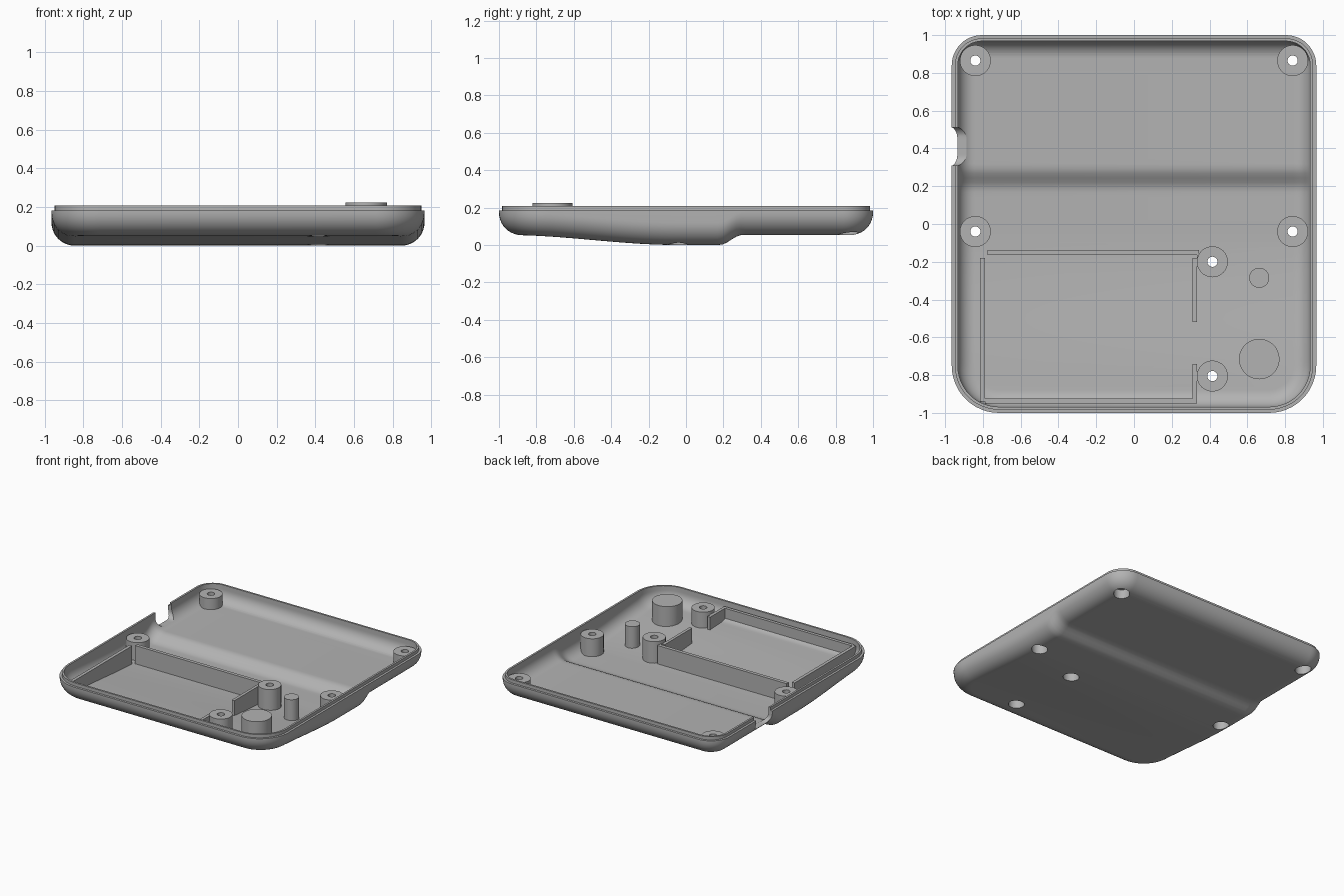
import bpy, bmesh, math
from mathutils import Matrix

if "Cube" in bpy.data.objects:
    bpy.data.objects.remove(bpy.data.objects["Cube"], do_unlink=True)

HALF_X, HALF_Y = 0.965, 1.0
R_FRONT, R_BACK = 0.25, 0.16     # plan corner radii
SHELF = 0.053                    # height of the raised underside
WALL = 0.032

grey = bpy.data.materials.new("plain grey")
grey.use_nodes = True
colour = (0.45, 0.45, 0.45, 1)
grey.diffuse_color = colour
grey.node_tree.nodes["Principled BSDF"].inputs["Base Color"].default_value = colour


def finish(name, bm):
    bmesh.ops.recalc_face_normals(bm, faces=bm.faces)
    mesh = bpy.data.meshes.new(name)
    bm.to_mesh(mesh)
    bm.free()
    mesh.materials.append(grey)
    obj = bpy.data.objects.new(name, mesh)
    bpy.context.collection.objects.link(obj)
    return obj


def ease(a, b, v):
    t = min(max((v - a) / (b - a), 0), 1)
    return t * t * (3 - 2 * t)


def underside(y):
    return SHELF * (1 - ease(-0.95, -0.05, y) + ease(0.18, 0.3, y))


def half_outline(inset, arc=12, side=64):
    """Right half of the rounded plan outline, front to back."""
    pts = []
    cx, cy = HALF_X - R_FRONT, -HALF_Y + R_FRONT
    for i in range(arc + 1):
        a = math.radians(-90 + 90 * i / arc)
        r = R_FRONT - inset
        pts.append((cx + r * math.cos(a), cy + r * math.sin(a)))
    end = HALF_Y - R_BACK
    for i in range(1, side):
        pts.append((HALF_X - inset, cy + (end - cy) * i / side))
    for i in range(arc + 1):
        a = math.radians(90 * i / arc)
        r = R_BACK - inset
        pts.append((HALF_X - R_BACK + r * math.cos(a), end + r * math.sin(a)))
    return pts


def fillet(inset, radius, lift, steps=10):
    """Rings from the wall down to the floor: (inset, floor factor, height)."""
    rings = []
    for i in range(steps + 1):
        a = math.radians(90 * i / steps)
        rings.append((inset + radius * (1 - math.cos(a)), 1,
                      lift + radius * (1 - math.sin(a))))
    return rings


def ring_solid(name, rings):
    bm = bmesh.new()
    loops = []
    for inset, k, h in rings:
        pts = half_outline(inset)
        right = [bm.verts.new((x, y, k * underside(y) + h)) for x, y in pts]
        left = [bm.verts.new((-x, y, k * underside(y) + h)) for x, y in pts]
        loops.append(right + left[::-1])
    n = len(loops[0])
    for lo, hi in zip(loops, loops[1:]):
        for i in range(n):
            j = (i + 1) % n
            bm.faces.new((lo[i], lo[j], hi[j], hi[i]))
    # Close both ends with strips running across the width
    for loop in (loops[0], loops[-1]):
        for i in range(n // 2 - 1):
            bm.faces.new((loop[i], loop[i + 1], loop[n - 2 - i], loop[n - 1 - i]))
    return finish(name, bm)


def box(name, x0, x1, y0, y1, z0, z1):
    bm = bmesh.new()
    m = Matrix.Translation(((x0 + x1) / 2, (y0 + y1) / 2, (z0 + z1) / 2))
    m = m @ Matrix.Diagonal((x1 - x0, y1 - y0, z1 - z0, 1))
    bmesh.ops.create_cube(bm, size=1, matrix=m)
    return finish(name, bm)


def cylinder(name, x, y, r, z0, z1, sides=40):
    bm = bmesh.new()
    bmesh.ops.create_cone(bm, cap_ends=True, segments=sides, radius1=r, radius2=r,
                          depth=z1 - z0, matrix=Matrix.Translation((x, y, (z0 + z1) / 2)))
    return finish(name, bm)


def boolean(obj, cutter, operation, keep=False):
    mod = obj.modifiers.new("cut", "BOOLEAN")
    mod.object, mod.operation, mod.solver = cutter, operation, "EXACT"
    graph = bpy.context.evaluated_depsgraph_get()
    graph.update()
    mesh = bpy.data.meshes.new_from_object(obj.evaluated_get(graph))
    obj.modifiers.clear()
    obj.data = mesh
    if not keep:
        bpy.data.objects.remove(cutter, do_unlink=True)


# Tray shell: outer fillet, stepped rim, inner fillet
OUTER = 0.12
outer = fillet(0, OUTER, 0)[::-1]
rim = [(0, 0, 0.183), (0.017, 0, 0.183), (0.017, 0, 0.208), (WALL, 0, 0.208)]
shell = ring_solid("tray_shell", outer + rim + fillet(WALL, 0.09, 0.03))

# Helper volume that trims inner parts to the shell
hull = ring_solid("trim_volume", fillet(0.01, OUTER - 0.01, 0.01)[::-1] + [(0.01, 0, 0.3)])
hull.hide_render = True

# Port notch with rounded lower corners
notch = box("notch_cutter", -1.1, -0.85, 0.31, 0.51, 0.095, 0.3)
bm = bmesh.new()
bm.from_mesh(notch.data)
low = [e for e in bm.edges if all(v.co.z < 0.1 for v in e.verts)
       and abs(e.verts[0].co.x - e.verts[1].co.x) > 0.1]
bmesh.ops.bevel(bm, geom=low, offset=0.05, segments=6, profile=0.5, affect="EDGES")
bm.to_mesh(notch.data)
bm.free()
boolean(shell, notch, "DIFFERENCE")

parts = [shell]

# Screw bosses with a through hole and a wide recess below
bosses = [("back_left", 0.84, 0.865, 0.17), ("back_right", -0.84, 0.865, 0.17),
          ("middle_left", 0.84, -0.04, 0.17), ("middle_right", -0.84, -0.04, 0.17),
          ("bay_back", 0.415, -0.2, 0.2), ("bay_front", 0.415, -0.805, 0.2)]
for label, x, y, top in bosses:
    boss = cylinder(label + "_screw_boss", x, y, 0.082, -0.05, top)
    boolean(boss, hull, "INTERSECT", keep=True)
    boolean(boss, cylinder("hole", x, y, 0.027, -0.1, 0.4, 24), "DIFFERENCE")
    recess = cylinder("recess", x, y, 0.057, -0.1, underside(y) + 0.07, 32)
    boolean(boss, recess, "DIFFERENCE", keep=True)
    boolean(shell, recess, "DIFFERENCE")
    parts.append(boss)

# Battery bay walls and the short ribs tying them to the bosses
walls = [("bay_right_wall", -0.815, -0.79, -0.94, -0.18),
         ("bay_back_wall", -0.775, 0.345, -0.165, -0.138),
         ("bay_front_wall", -0.79, 0.333, -0.95, -0.925),
         ("bay_left_wall_back", 0.31, 0.333, -0.52, -0.18),
         ("bay_left_wall_front", 0.31, 0.333, -0.925, -0.74),
         ("back_rib", 0.333, 0.345, -0.225, -0.165),
         ("front_rib", 0.333, 0.345, -0.83, -0.78)]
for label, x0, x1, y0, y1 in walls:
    wall = box(label, x0, x1, y0, y1, -0.05, 0.175)
    boolean(wall, hull, "INTERSECT", keep=True)
    parts.append(wall)

# Round support post and slim pin
for label, y, r, top in (("support_post", -0.715, 0.107, 0.223),
                         ("slim_pin", -0.285, 0.053, 0.205)):
    post = cylinder(label, 0.663, y, r, -0.05, top, 48)
    boolean(post, hull, "INTERSECT", keep=True)
    parts.append(post)

bpy.data.objects.remove(hull, do_unlink=True)

bpy.ops.object.select_all(action="DESELECT")
for obj in parts:
    obj.select_set(True)
bpy.context.view_layer.objects.active = shell
bpy.ops.object.shade_smooth_by_angle(angle=math.radians(30))
